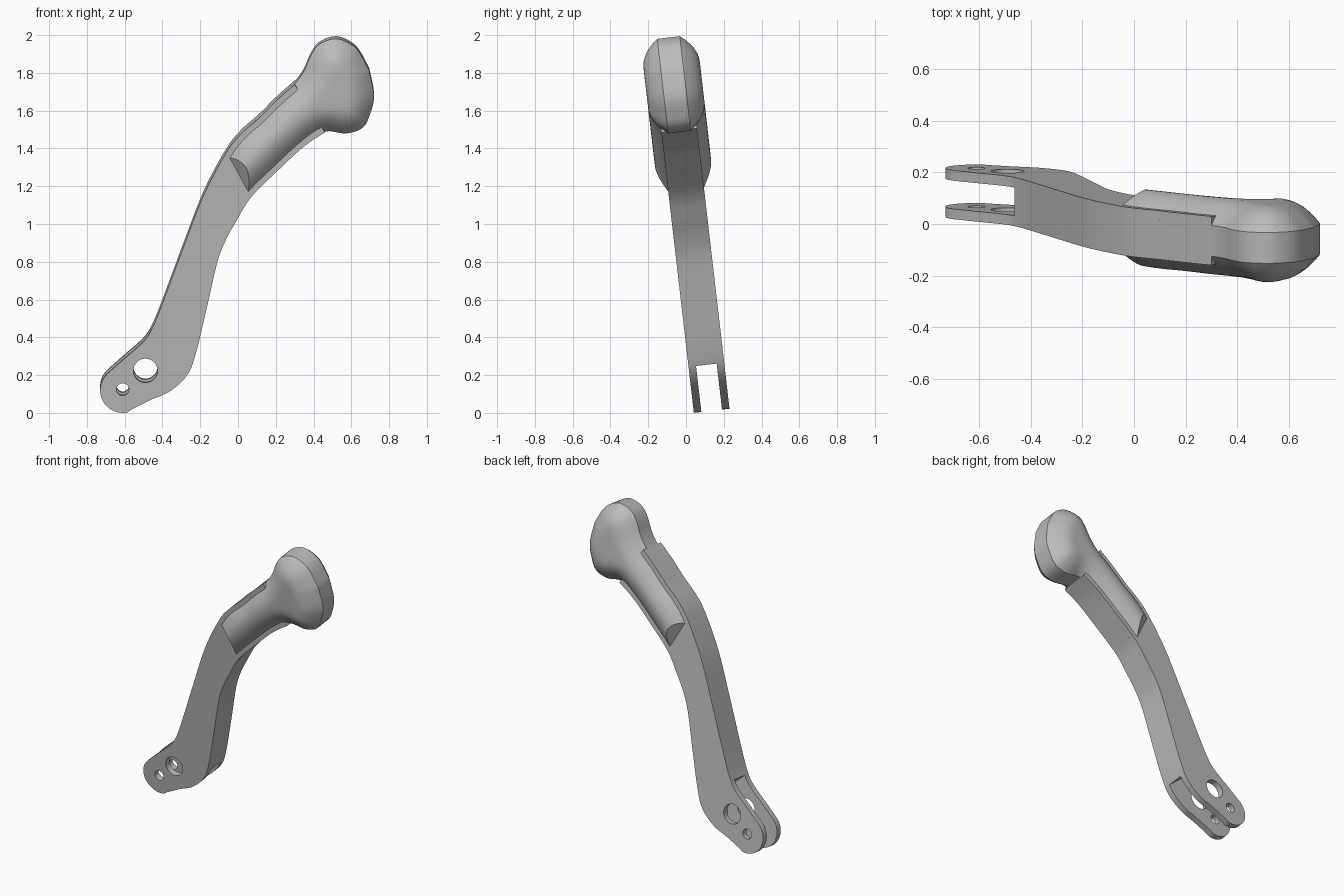
import bpy, bmesh, math
from mathutils import Vector

cube = bpy.data.objects.get("Cube")
if cube:
    bpy.data.objects.remove(cube, do_unlink=True)

TILT = math.radians(6.6)
HALF = 0.095          # half thickness of the arm
RIM, CROWN, SOFT = 0.06, 0.15, 0.14   # grip edge band, grip half thickness, rounding width

grey = bpy.data.materials.new("satin_grey")
grey.use_nodes = True
grey.diffuse_color = (0.5, 0.5, 0.5, 1)
grey.node_tree.nodes["Principled BSDF"].inputs["Base Color"].default_value = (0.5, 0.5, 0.5, 1)

# Side outlines of the lever, lower end to upper end
UPPER_ARM = [(-.69, .21), (-.6, .29), (-.5, .38), (-.45, .46), (-.39, .61), (-.29, .88),
             (-.18, 1.165), (-.06, 1.39), (.02, 1.49), (.11, 1.57), (.21, 1.67), (.3, 1.75)]
UPPER_KNOB = [(.35, 1.82), (.385, 1.9), (.43, 1.96), (.515, 1.99), (.59, 1.965),
              (.64, 1.92), (.695, 1.82)]
LOWER_ARM = [(-.56, .02), (-.46, .07), (-.36, .115), (-.27, .2), (-.225, .31), (-.165, .56),
             (-.11, .8), (-.065, .92), (-.01, 1.02), (.07, 1.15), (.22, 1.3), (.35, 1.42), (.46, 1.495)]
LOWER_KNOB = [(.57, 1.485), (.66, 1.515), (.7, 1.59), (.72, 1.685), (.695, 1.82)]


def smooth(points, steps=6):
    """Curve passing through all the points."""
    p = [Vector(q) for q in points]
    p = [2 * p[0] - p[1]] + p + [2 * p[-1] - p[-2]]
    out = []
    for a, b, c, d in zip(p, p[1:], p[2:], p[3:]):
        for i in range(steps):
            t = i / steps
            out.append(b + (c - a) * t / 2 + (2 * a - 5 * b + 4 * c - d) * t * t / 2
                       + (3 * b - a - 3 * c + d) * t ** 3 / 2)
    return out + [p[-2]]


def resample(points, count):
    """Evenly spaced points along a polyline."""
    total = sum((b - a).length for a, b in zip(points, points[1:]))
    out, run, k = [], 0, 0
    for i in range(count):
        goal = total * i / (count - 1)
        while k < len(points) - 2 and run + (points[k + 1] - points[k]).length < goal:
            run += (points[k + 1] - points[k]).length
            k += 1
        a, b = points[k], points[k + 1]
        out.append(a.lerp(b, min(1, (goal - run) / (b - a).length)))
    return out


def finish(name, bm):
    bmesh.ops.recalc_face_normals(bm, faces=bm.faces)
    mesh = bpy.data.meshes.new(name)
    bm.to_mesh(mesh)
    bm.free()
    mesh.materials.append(grey)
    obj = bpy.data.objects.new(name, mesh)
    bpy.context.collection.objects.link(obj)
    return obj


def slab(name, outline, half):
    """Side outline extruded evenly about the middle plane."""
    bm = bmesh.new()
    face = bm.faces.new([bm.verts.new((p[0], -half, p[1])) for p in outline])
    top = bmesh.ops.extrude_face_region(bm, geom=[face])["geom"]
    bmesh.ops.translate(bm, vec=(0, 2 * half, 0),
                        verts=[v for v in top if isinstance(v, bmesh.types.BMVert)])
    return finish(name, bm)


def circle(x, z, r, start=0, sweep=360, steps=40):
    angles = [math.radians(start + sweep * i / steps) for i in range(steps)]
    return [(x + r * math.cos(a), z + r * math.sin(a)) for a in angles]


def select(obj):
    bpy.ops.object.select_all(action='DESELECT')
    obj.select_set(True)
    bpy.context.view_layer.objects.active = obj


def cut(obj, cutter):
    cutter.hide_render = True
    select(obj)
    mod = obj.modifiers.new("cut", 'BOOLEAN')
    mod.operation, mod.solver, mod.object = 'DIFFERENCE', 'EXACT', cutter
    bpy.ops.object.modifier_apply(modifier=mod.name)
    bpy.data.objects.remove(cutter, do_unlink=True)


# Arm with rounded foot
foot = circle(-.61, .12, .12, start=140, sweep=150, steps=20)
arm = slab("lever_arm", foot + smooth(LOWER_ARM) + smooth(UPPER_ARM)[::-1], HALF)

# Fork slot and pivot holes
cut(arm, slab("slot_cutter", [(-.46, .43), (-.245, .245), (-.4, -.2), (-1, -.2), (-1, .5), (-.6, .6)], .055))
cut(arm, slab("pivot_hole_cutter", circle(-.49, .225, .064), 1))
cut(arm, slab("pin_hole_cutter", circle(-.61, .125, .033), 1))

# Padded grip and knob: rounded by distance from the outline
ROWS, COLS = 72, 20
left = resample(smooth(UPPER_ARM[6:] + UPPER_KNOB), ROWS)
right = resample(smooth(LOWER_ARM[7:] + LOWER_KNOB), ROWS)
edges = list(zip(left, left[1:])) + list(zip(right, right[1:]))


def edge_distance(p):
    best = 9
    for a, b in edges:
        ab = b - a
        t = max(0, min(1, (p - a).dot(ab) / ab.length_squared))
        best = min(best, (p - a - ab * t).length)
    return best


bm = bmesh.new()
rings = []
for a, b in zip(left, right):
    front, back = [], []
    for j in range(COLS + 1):
        p = a.lerp(b, (1 - math.cos(math.pi * j / COLS)) / 2)
        t = min(1, edge_distance(p) / SOFT)
        v = RIM + (CROWN - RIM) * (1 - (1 - t) ** 2)
        front.append(bm.verts.new((p.x, -v, p.y)))
        back.append(bm.verts.new((p.x, v, p.y)))
    rings.append(front + back[::-1])
for r, s in zip(rings, rings[1:]):
    for i in range(len(r)):
        k = (i + 1) % len(r)
        bm.faces.new((r[i], r[k], s[k], s[i]))
bm.faces.new(rings[0])
bmesh.ops.remove_doubles(bm, verts=bm.verts, dist=0.0005)
bmesh.ops.recalc_face_normals(bm, faces=bm.faces)

# Sloped lower ends of the grip, one on each side
for side in (-1, 1):
    normal = Vector((.879, -side, .476))
    geom = bm.verts[:] + bm.edges[:] + bm.faces[:]
    res = bmesh.ops.bisect_plane(bm, geom=geom, plane_co=(-.06, side * HALF, 1.39),
                                 plane_no=normal, clear_inner=True)
    rim = [e for e in res["geom_cut"] if isinstance(e, bmesh.types.BMEdge)]
    bmesh.ops.holes_fill(bm, edges=rim, sides=0)
grip = finish("grip_and_knob", bm)

# Lean the whole lever and shade it
for obj in (arm, grip):
    obj.rotation_euler.x = TILT
    obj.location = (0, .136, .011)
    select(obj)
    bpy.ops.object.shade_smooth_by_angle(angle=math.radians(30))
